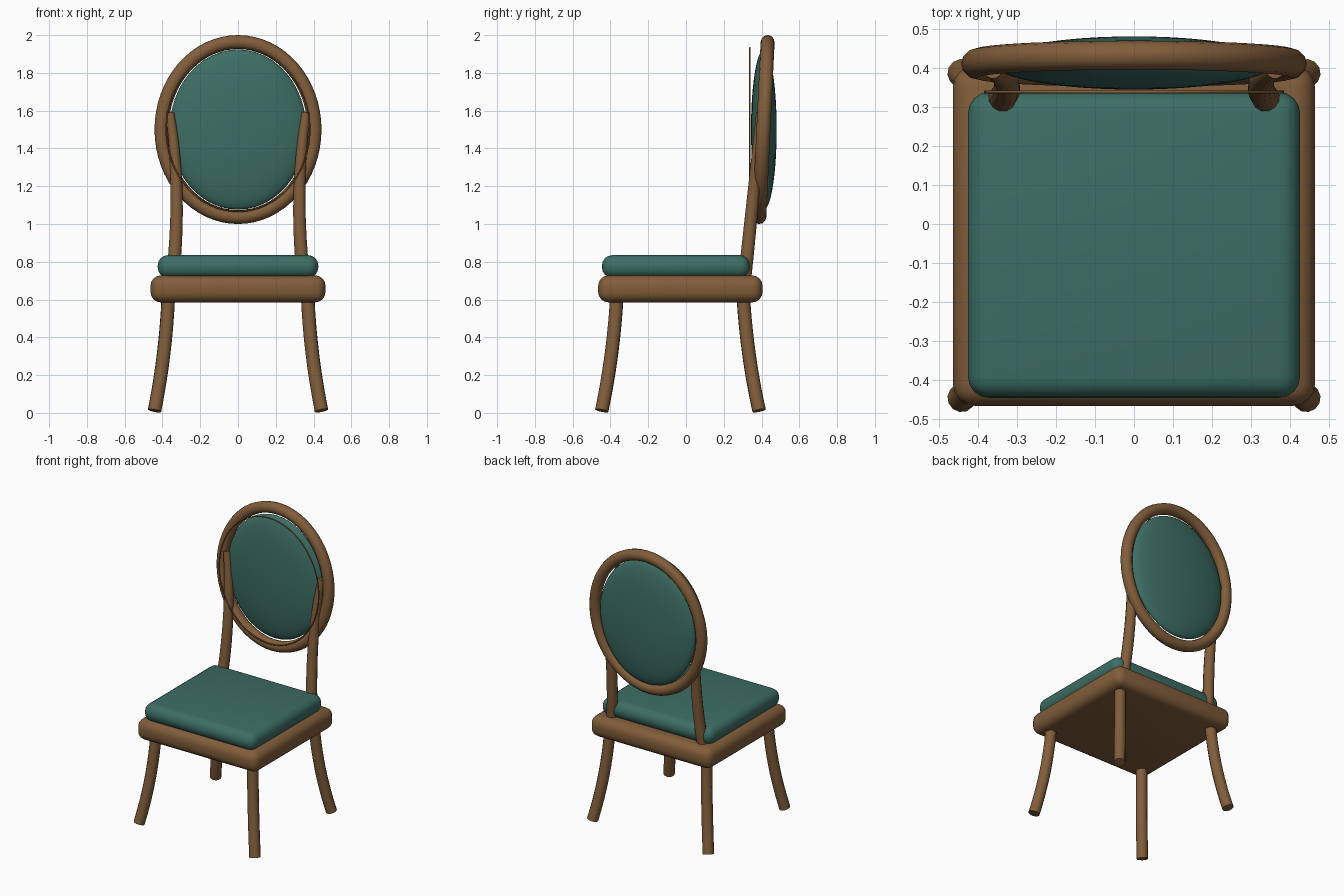
import bpy, math
from mathutils import Vector

if "Cube" in bpy.data.objects:
    bpy.data.objects.remove(bpy.data.objects["Cube"])


def material(name, rgb):
    m = bpy.data.materials.new(name)
    m.diffuse_color = (*rgb, 1)
    m.use_nodes = True
    m.node_tree.nodes["Principled BSDF"].inputs["Base Color"].default_value = m.diffuse_color
    return m


WOOD = material("brown_wood", (0.22, 0.11, 0.043))
FABRIC = material("green_fabric", (0.046, 0.155, 0.127))


def finish(name, mat, angle=40):
    ob = bpy.context.object
    ob.name = name
    ob.data.materials.clear()
    ob.data.materials.append(mat)
    bpy.ops.object.shade_smooth_by_angle(angle=math.radians(angle))
    return ob


def rounded_box(name, lo, hi, bevel, mat):
    lo, hi = Vector(lo), Vector(hi)
    bpy.ops.mesh.primitive_cube_add(size=1, location=(lo + hi) / 2)
    bpy.context.object.scale = hi - lo
    bpy.ops.object.transform_apply(location=False, rotation=False, scale=True)
    mod = bpy.context.object.modifiers.new("round", 'BEVEL')
    mod.width, mod.segments = bevel, 4
    bpy.ops.object.modifier_apply(modifier="round")
    return finish(name, mat)


def tube(name, points, radius, mat, closed=False, taper=None):
    """Round bar swept along smooth points, with an optional radius factor per point."""
    cu = bpy.data.curves.new(name, 'CURVE')
    cu.dimensions = '3D'
    cu.bevel_depth, cu.bevel_resolution = radius, 4
    cu.use_fill_caps = not closed
    sp = cu.splines.new('POLY')
    sp.points.add(len(points) - 1)
    for i, p in enumerate(points):
        sp.points[i].co = (*p, 1)
        sp.points[i].radius = taper[i] if taper else 1
    sp.use_cyclic_u = closed
    ob = bpy.data.objects.new(name, cu)
    bpy.context.collection.objects.link(ob)
    bpy.ops.object.select_all(action='DESELECT')
    ob.select_set(True)
    bpy.context.view_layer.objects.active = ob
    bpy.ops.object.convert(target='MESH')
    return finish(name, mat)


def bezier(a, b, c, n=12):
    a, b, c = Vector(a), Vector(b), Vector(c)
    return [a * (1 - t) ** 2 + b * 2 * t * (1 - t) + c * t * t
            for t in (i / n for i in range(n + 1))]


def oval(rx, rz, y, lean=0.0, n=64):
    return [(rx * math.cos(a), y + lean * math.sin(a), 1.5 + rz * math.sin(a))
            for a in (2 * math.pi * i / n for i in range(n))]


# Seat frame and cushion
rounded_box("seat_frame", (-0.463, -0.465, 0.585), (0.463, 0.405, 0.728), 0.055, WOOD)
rounded_box("seat_cushion", (-0.425, -0.445, 0.715), (0.425, 0.338, 0.835), 0.055, FABRIC)

for side, s in (("left", -1), ("right", 1)):
    # Legs splay outwards towards the floor
    for end, top, foot in (("front", -0.365, -0.446), ("rear", 0.302, 0.387)):
        mid = top + (foot - top) * 0.2
        tube(f"{end}_leg_{side}",
             bezier((s * 0.368, top, 0.64), (s * 0.38, mid, 0.32), (s * 0.442, foot, 0.012)),
             0.036, WOOD)
    # Back posts bow inwards and lean back to the oval
    path = bezier((s * 0.352, 0.305, 0.66), (s * 0.293, 0.36, 1.16), (s * 0.361, 0.395, 1.59))
    tube(f"back_post_{side}", path, 0.036, WOOD,
         taper=[1 - 0.35 * (i / 12) ** 2 for i in range(13)])

# Oval back frame and the fine piping in front of it
tube("back_frame", oval(0.405, 0.463, 0.41, 0.022), 0.037, WOOD, closed=True)
tube("back_piping", oval(0.38, 0.433, 0.338), 0.004, WOOD, closed=True)

# Domed back pad
bpy.ops.mesh.primitive_uv_sphere_add(segments=48, ring_count=24, radius=1,
                                     location=(0, 0.412, 1.5),
                                     rotation=(math.pi / 2, 0, 0))
bpy.context.object.scale = (0.362, 0.424, 0.068)
bpy.ops.object.transform_apply(location=False, rotation=True, scale=True)
finish("back_pad", FABRIC, 60)
